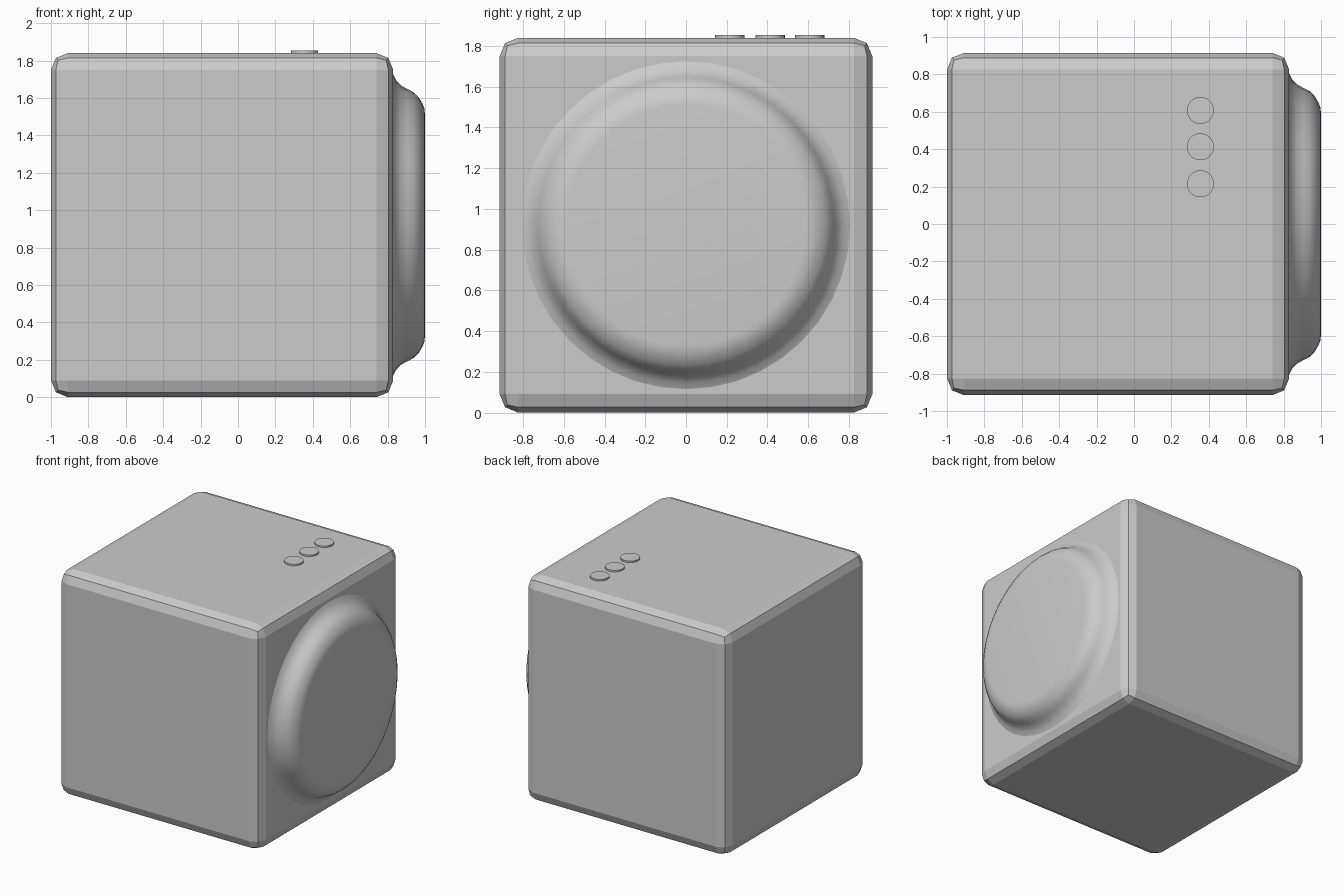
import bpy, bmesh, math
from mathutils import Matrix

if "Cube" in bpy.data.objects:
    bpy.data.objects.remove(bpy.data.objects["Cube"])


def make_object(name, bm):
    bmesh.ops.recalc_face_normals(bm, faces=bm.faces)
    mesh = bpy.data.meshes.new(name)
    bm.to_mesh(mesh)
    bm.free()
    obj = bpy.data.objects.new(name, mesh)
    bpy.context.collection.objects.link(obj)
    return obj


# Cube body with softly chamfered edges
bm = bmesh.new()
bmesh.ops.create_cube(bm, size=1)
bm.transform(Matrix.Translation((-0.085, 0, 0.92)) @ Matrix.Diagonal((1.83, 1.83, 1.84, 1)))
body = make_object("body", bm)
bevel = body.modifiers.new("edge_rounding", 'BEVEL')
bevel.width = 0.09
bevel.segments = 2

# Round bulging disc on the right side: (x, radius) profile turned about the x axis
profile = [(0.81, 0.81), (0.83, 0.805), (0.845, 0.775), (0.87, 0.748), (0.905, 0.728),
           (0.94, 0.71), (0.965, 0.685), (0.985, 0.652), (0.996, 0.625), (1.0, 0.59)]
SEGMENTS = 40
bm = bmesh.new()
rings = []
for x, r in profile:
    rings.append([bm.verts.new((x, r * math.cos(a), 0.92 + r * math.sin(a)))
                  for a in (2 * math.pi * i / SEGMENTS for i in range(SEGMENTS))])
for lower, upper in zip(rings, rings[1:]):
    for i in range(SEGMENTS):
        j = (i + 1) % SEGMENTS
        bm.faces.new((lower[i], lower[j], upper[j], upper[i]))
bm.faces.new(rings[0])
bm.faces.new(rings[-1])
disc = make_object("side_disc", bm)

# Three small buttons on top
buttons = []
for n, y in enumerate((0.215, 0.413, 0.607)):
    bm = bmesh.new()
    bmesh.ops.create_cone(bm, cap_ends=True, segments=32, radius1=0.072, radius2=0.072,
                          depth=0.033, matrix=Matrix.Translation((0.355, y, 1.8365)))
    buttons.append(make_object(f"top_button_{n + 1}", bm))

# Smooth the round parts
bpy.ops.object.select_all(action='DESELECT')
for obj in [disc] + buttons:
    obj.select_set(True)
bpy.context.view_layer.objects.active = disc
bpy.ops.object.shade_smooth_by_angle(angle=math.radians(35))
